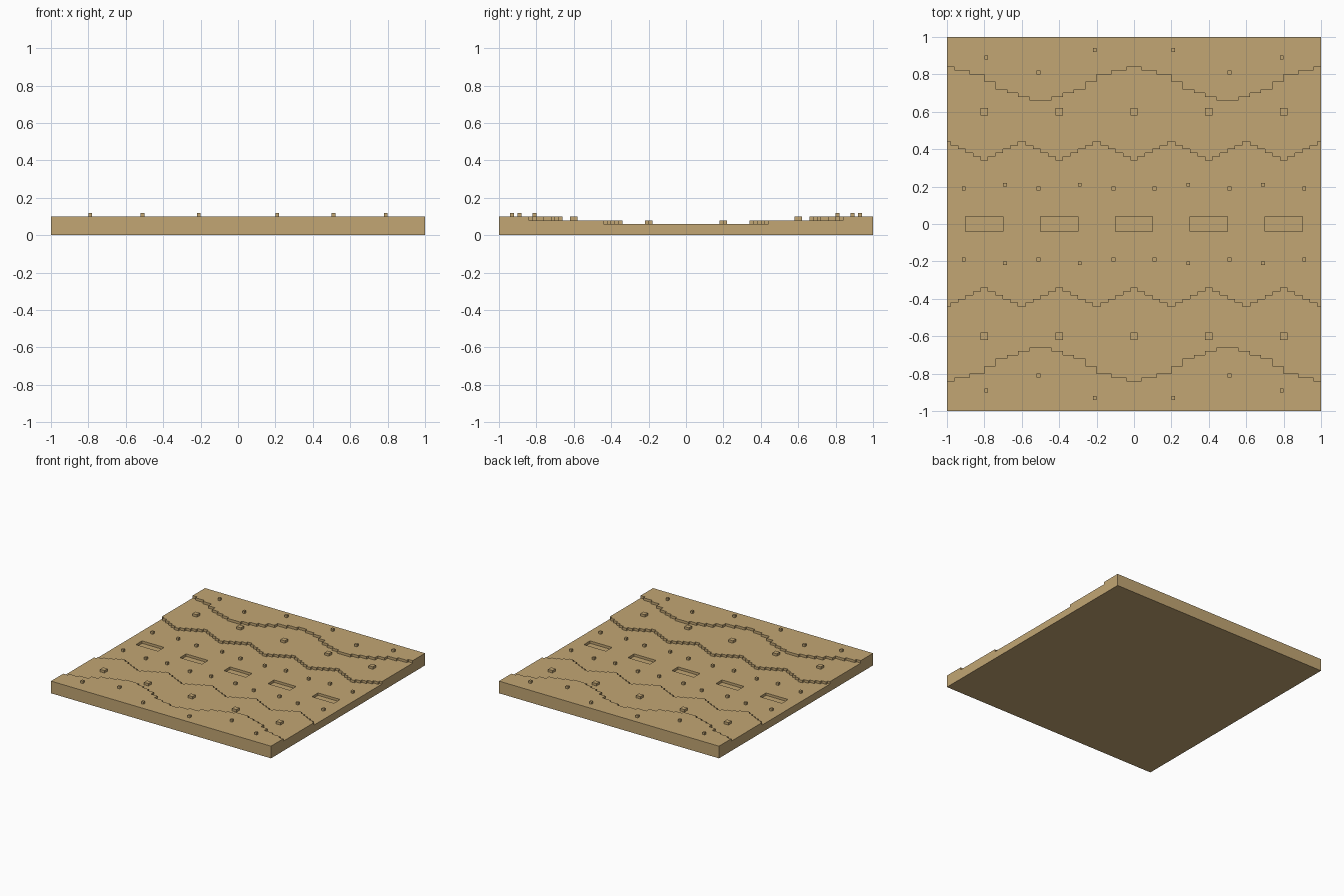
import bpy, bmesh

if "Cube" in bpy.data.objects:
    bpy.data.objects.remove(bpy.data.objects["Cube"])

# one sand colour
sand = bpy.data.materials.new("sand")
sand.diffuse_color = (0.54, 0.381, 0.173, 1)
sand.use_nodes = True
sand.node_tree.nodes["Principled BSDF"].inputs["Base Color"].default_value = sand.diffuse_color


def add_object(name, bm, mirror=False):
    bmesh.ops.recalc_face_normals(bm, faces=bm.faces)
    me = bpy.data.meshes.new(name)
    bm.to_mesh(me)
    bm.free()
    me.materials.append(sand)
    ob = bpy.data.objects.new(name, me)
    bpy.context.collection.objects.link(ob)
    if mirror:
        mod = ob.modifiers.new("mirror", 'MIRROR')
        mod.use_axis = (False, True, False)
        mod.use_mirror_merge = False
    return ob


def add_box(bm, x, y, sx, sy, z0, z1):
    vs = bmesh.ops.create_cube(bm, size=1)["verts"]
    for v in vs:
        v.co = (x + v.co.x * sx, y + v.co.y * sy, (z0 + z1) / 2 + v.co.z * (z1 - z0))


def boxes(name, spots, sx, sy, z0, z1, mirror=False):
    bm = bmesh.new()
    for x, y in spots:
        add_box(bm, x, y, sx, sy, z0, z1)
    return add_object(name, bm, mirror)


def step(d, table, last):
    for limit, level in table:
        if d < limit:
            return level
    return last


def lower_edge(x):
    d = abs(x - 0.4 * round(x / 0.4))
    return step(d, [(.02, .34), (.06, .36), (.10, .38), (.14, .40), (.18, .42)], .44)


def upper_edge(x):
    d = abs(x - round(x))
    return step(d, [(.04, .84), (.12, .82), (.20, .80), (.26, .76), (.32, .72),
                    (.38, .70), (.44, .68)], .66)


def terrace(name, edge, z0, z1):
    # stepped edge on the inside, straight tile edge on the outside
    pts = [(-1, 1), (-1, edge(-0.99))]
    for i in range(1, 100):
        x = -1 + 0.02 * i
        a, b = edge(x - 0.01), edge(x + 0.01)
        if a != b:
            pts += [(x, a), (x, b)]
    pts += [(1, edge(0.99)), (1, 1)]
    bm = bmesh.new()
    low = [bm.verts.new((x, y, z0)) for x, y in pts]
    top = [bm.verts.new((x, y, z1)) for x, y in pts]
    n = len(pts)
    bm.faces.new(top)
    bm.faces.new(low[::-1])
    for i in range(n):
        j = (i + 1) % n
        bm.faces.new((low[i], low[j], top[j], top[i]))
    return add_object(name, bm, True)


# base slab with five shallow pits along the middle
columns = [-0.8, -0.4, 0, 0.4, 0.8]
base = boxes("base_slab", [(0, 0)], 2, 2, 0, 0.06)
cutter = boxes("pit_cutter", [(x, 0) for x in columns], 0.2, 0.08, 0.04, 0.1)
cutter.hide_render = True
cut = base.modifiers.new("pits", 'BOOLEAN')
cut.operation = 'DIFFERENCE'
cut.solver = 'EXACT'
cut.object = cutter
bpy.context.view_layer.objects.active = base
base.select_set(True)
bpy.ops.object.modifier_apply(modifier=cut.name)
bpy.data.objects.remove(cutter)

# stepped banks on both sides
terrace("lower_terrace", lower_edge, 0.06, 0.08)
terrace("upper_terrace", upper_edge, 0.08, 0.10)

# stones on each level
floor_spots = [(s * x, y) for s in (-1, 1)
               for x, y in [(.11, .19), (.29, .21), (.51, .19), (.69, .21), (.91, .19)]]
boxes("floor_pebbles", floor_spots, 0.02, 0.02, 0.06, 0.08, True)
boxes("terrace_stones", [(x, 0.6) for x in columns], 0.04, 0.04, 0.08, 0.10, True)
top_spots = [(s * x, y) for s in (-1, 1) for x, y in [(.21, .93), (.51, .81), (.79, .89)]]
boxes("upper_pebbles", top_spots, 0.02, 0.02, 0.10, 0.12, True)
